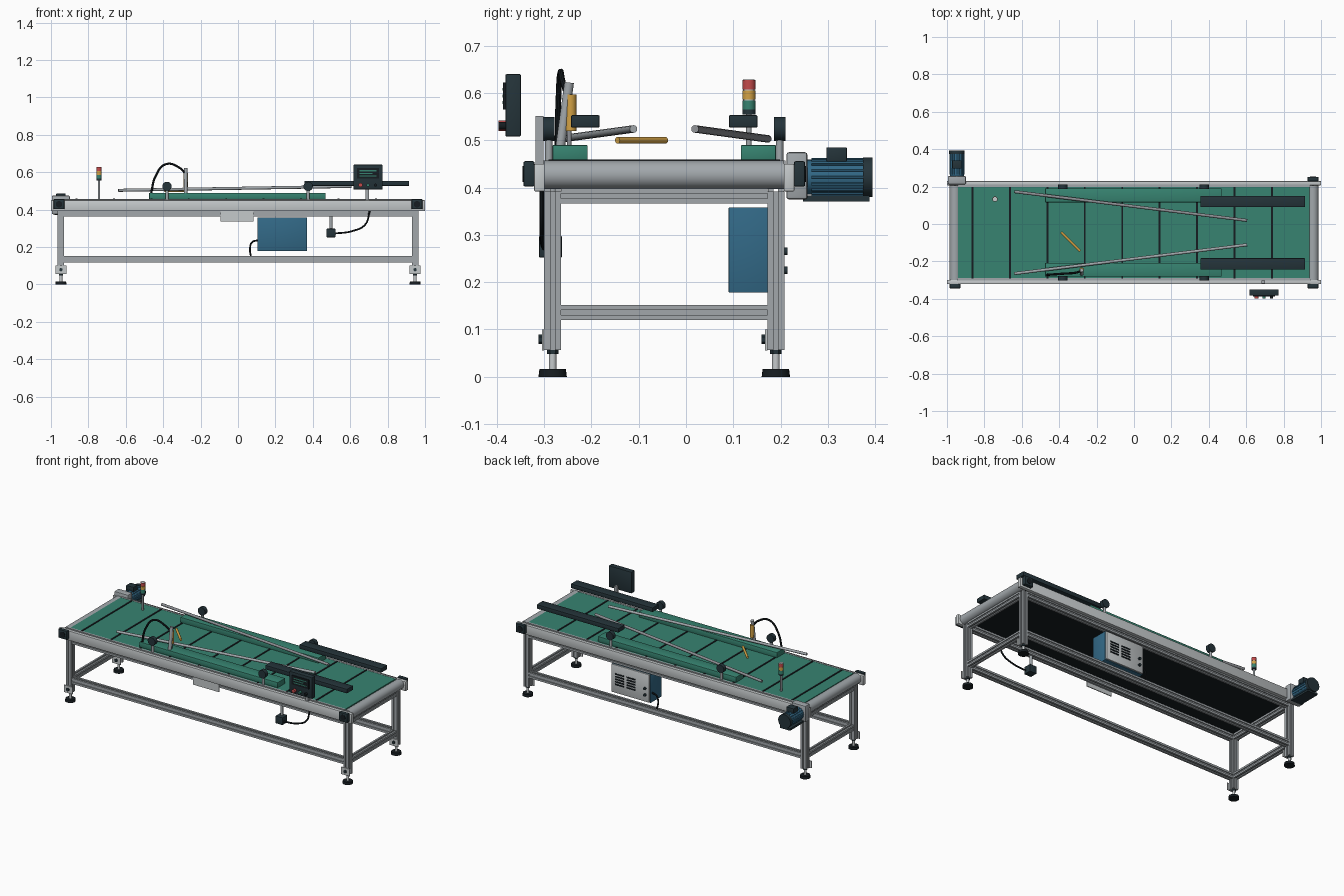
import bpy
import bmesh
from math import cos, sin, tau
from mathutils import Matrix, Vector

if "Cube" in bpy.data.objects:
    bpy.data.objects.remove(bpy.data.objects["Cube"])


def material(name, red, green, blue):
    mat = bpy.data.materials.new(name)
    mat.use_nodes = True
    mat.diffuse_color = (red, green, blue, 1)
    shader = next(n for n in mat.node_tree.nodes if n.type == "BSDF_PRINCIPLED")
    shader.inputs["Base Color"].default_value = (red, green, blue, 1)
    return mat


ALUMINIUM = material("aluminium grey", .36, .39, .41)
LIGHT = material("light grey", .56, .59, .6)
STEEL = material("steel grey", .27, .28, .3)
DARK = material("dark slate", .018, .034, .042)
BLACK = material("black rubber", .008, .012, .015)
GREEN = material("belt green", .038, .23, .165)
BLUE = material("machine blue", .032, .14, .24)
ORANGE = material("amber", .65, .36, .06)
RED = material("signal red", .55, .07, .07)


def finish(name, bm, mat):
    bmesh.ops.recalc_face_normals(bm, faces=bm.faces)
    mesh = bpy.data.meshes.new(name)
    bm.to_mesh(mesh)
    bm.free()
    mesh.materials.append(mat)
    obj = bpy.data.objects.new(name, mesh)
    bpy.context.collection.objects.link(obj)
    return obj


def box(name, mat, x, y, z, bevel=0):
    """Box from a (low, high) pair on each axis."""
    bm = bmesh.new()
    bmesh.ops.create_cube(bm, size=1)
    for v in bm.verts:
        v.co = [low + (c + .5) * (high - low) for c, (low, high) in zip(v.co, (x, y, z))]
    if bevel:
        bmesh.ops.bevel(bm, geom=bm.edges[:], offset=bevel, segments=2, affect="EDGES", profile=.5)
    return finish(name, bm, mat)


def around(centre, half):
    return (centre - half, centre + half)


def along(start, end):
    """Matrix that puts local z on the line from start to end, and its length."""
    start, end = Vector(start), Vector(end)
    line = end - start
    spin = line.to_track_quat("Z", "Y").to_matrix().to_4x4()
    return Matrix.Translation((start + end) / 2) @ spin, line.length


def rod(name, mat, start, end, radius, tip=None, sides=24):
    matrix, length = along(start, end)
    bm = bmesh.new()
    bmesh.ops.create_cone(bm, cap_ends=True, segments=sides, radius1=radius,
                          radius2=radius if tip is None else tip, depth=length, matrix=matrix)
    return finish(name, bm, mat)


def extrusion(name, start, end, half=.018, slot=.005, depth=.006):
    """Square bar with one slot along each side."""
    matrix, length = along(start, end)
    bm = bmesh.new()
    side = [(half, -half), (half, -slot), (half - depth, -slot), (half - depth, slot), (half, slot)]
    ring = []
    for turn in range(4):
        c, s = round(cos(turn * tau / 4)), round(sin(turn * tau / 4))
        ring += [bm.verts.new((x * c - y * s, x * s + y * c, -length / 2)) for x, y in side]
    face = bm.faces.new(ring)
    grown = bmesh.ops.extrude_face_region(bm, geom=[face])["geom"]
    tops = [v for v in grown if isinstance(v, bmesh.types.BMVert)]
    bmesh.ops.translate(bm, verts=tops, vec=(0, 0, length))
    bm.transform(matrix)
    return finish(name, bm, ALUMINIUM)


def cable(name, points, radius=.006):
    curve = bpy.data.curves.new(name, "CURVE")
    curve.dimensions = "3D"
    curve.bevel_depth, curve.bevel_resolution, curve.use_fill_caps = radius, 3, True
    spline = curve.splines.new("BEZIER")
    spline.bezier_points.add(len(points) - 1)
    for knot, point in zip(spline.bezier_points, points):
        knot.co = point
        knot.handle_left_type = knot.handle_right_type = "AUTO"
    curve.materials.append(BLACK)
    obj = bpy.data.objects.new(name, curve)
    bpy.context.collection.objects.link(obj)
    bpy.ops.object.select_all(action="DESELECT")
    obj.select_set(True)
    bpy.context.view_layer.objects.active = obj
    bpy.ops.object.convert(target="MESH")


MID = -.046                      # centre line of the conveyor
FRONT, BACK = MID - .236, MID + .236
LEG_X = .947

# Stand: legs, feet, foot brackets and end bars
for x, end in ((-LEG_X, "left"), (LEG_X, "right")):
    for y, side in ((FRONT, "front"), (BACK, "back")):
        tag = f"{side}_{end}"
        extrusion(f"leg_{tag}", (x, y, .057), (x, y, .392))
        rod(f"foot_pad_{tag}", BLACK, (x, y, 0), (x, y, .016), .03, .028)
        rod(f"foot_spindle_{tag}", LIGHT, (x, y, .015), (x, y, .06), .008)
        rod(f"foot_nut_{tag}", DARK, (x, y, .048), (x, y, .057), .012, sides=6)
        box(f"foot_bracket_{tag}", LIGHT, around(x, .029), (y - .023, y - .018), (.056, .1))
        rod(f"bracket_bolt_{tag}", DARK, (x, y - .03, .079), (x, y - .02, .079), .01, sides=6)
    for z in (.136, .382):
        extrusion(f"end_bar_{end}", (x, FRONT + .018, z), (x, BACK - .018, z), .016)

# Stand: long bars, and the conveyor side frames
for y, side in ((FRONT, "front"), (BACK, "back")):
    for z in (.134, .38):
        extrusion(f"long_bar_{side}", (-LEG_X + .018, y, z), (LEG_X - .018, y, z), .017)
    out = -1 if y == FRONT else 1
    edge = MID + out * .264
    box(f"side_frame_{side}", LIGHT, (-1, 1), around(edge, .011), (.392, .45), .002)
    box(f"frame_lip_{side}", ALUMINIUM, (-.94, .94), around(edge - out * .014, .006), (.4, .457))
    for x in (-.957, .957):
        hub = edge + out * .022
        if x > 0 or side == "front":
            box("bearing_block", DARK, around(x, .029), around(hub, .012), (.402, .456), .004)
            rod("bearing_cap", BLACK, (x, hub, .429), (x, hub + out * .014, .429), .017)

# Belt, bed and end rollers
box("belt_bed", BLACK, (-.935, .935), (MID - .252, MID + .252), (.402, .449))
box("belt", GREEN, (-.94, .937), (MID - .245, MID + .245), (.449, .456))
for i in range(9):
    box("belt_cleat", BLACK, around(-.863 + i * .2, .005), (MID - .245, MID + .245), (.455, .459))
for x in (-.957, .957):
    rod("end_roller", ALUMINIUM, (x, MID - .253, .427), (x, MID + .253, .427), .03, sides=40)

# Guide blocks, sloping guide rods, overhead bars and clamp knobs, mirrored
for out, side in ((-1, "front"), (1, "back")):
    box(f"guide_block_{side}", GREEN, (-.475, .468), around(MID + out * .199, .037), (.457, .49), .002)
    rod(f"guide_rod_{side}", STEEL if out > 0 else ALUMINIUM,
        (-.64, MID + out * .219, .503), (.605, MID + out * .065, .524), .008)
    box(f"overhead_bar_{side}", DARK, (.356, .914), around(MID + out * .167, .03), (.527, .553), .002)
    for x in (-.38, .375):
        y = MID + out * .244
        rod(f"knob_post_{side}", ALUMINIUM, (x, y, .4), (x, y, .515), .008)
        rod(f"clamp_knob_{side}", DARK, (x, y - .012, .524), (x, y + .012, .524), .025)

# Pusher: tilted post, amber cylinder, piston and diverter bar
rod("pusher_post", ALUMINIUM, (-.28, -.266, .485), (-.28, -.247, .622), .01)
rod("pusher_cylinder", ORANGE, (-.28, -.244, .52), (-.28, -.244, .597), .012)
rod("pusher_piston", STEEL, (-.28, -.247, .485), (-.28, -.247, .53), .005)
rod("diverter_bar", ORANGE, (-.39, -.043, .5), (-.288, -.145, .5), .007)
cable("pusher_hose", [(-.465, -.272, .485), (-.44, -.27, .58), (-.385, -.266, .643),
                      (-.31, -.26, .622), (-.28, -.25, .59)])

# Stack light
LAMP = (-.743, .133)
rod("lamp_pole", ALUMINIUM, (*LAMP, .455), (*LAMP, .56), .006)
rod("lamp_base", DARK, (*LAMP, .555), (*LAMP, .565), .014)
for i, mat in enumerate((GREEN, ORANGE, RED)):
    z = .565 + i * .0213
    rod(f"lamp_segment_{mat.name}", mat, (*LAMP, z), (*LAMP, z + .0195), .014)
    rod("lamp_ring", LIGHT, (*LAMP, z + .018), (*LAMP, z + .0213), .012)

# Drive motor with gearbox, cooling fins and fan cover
MX, MZ = -.947, .422
box("gearbox", ALUMINIUM, around(MX, .048), (.212, .257), (.375, .475), .006)
rod("motor_body", BLUE, (MX, .255, MZ), (MX, .378, MZ), .037, sides=32)
for i in range(16):
    a = tau * i / 16
    dx, dz = cos(a) * .038, sin(a) * .038
    rod("motor_fin", BLUE, (MX + dx, .265, MZ + dz), (MX + dx, .375, MZ + dz), .003, sides=6)
rod("fan_cover", DARK, (MX, .374, MZ), (MX, .394, MZ), .042, sides=32)
box("terminal_box", DARK, around(MX, .025), (.297, .34), (.455, .485), .002)
box("motor_foot", DARK, around(MX, .035), (.247, .388), (.371, .383))

# Control panel on its post
box("panel_post", ALUMINIUM, around(.692, .009), (-.318, -.301), (.4, .551))
box("panel_housing", DARK, (.617, .773), (-.382, -.349), (.508, .64), .003)
box("panel_screen", BLACK, (.636, .754), (-.387, -.381), (.565, .622))
for z, right in ((.608, .74), (.594, .72), (.58, .74)):
    box("screen_line", GREEN, (.65, right), (-.3885, -.386), around(z, .003))
for x, mat in ((.655, RED), (.695, GREEN), (.735, BLACK)):
    rod("panel_button", mat, (x, -.381, .531), (x, -.397, .531), .011 if mat == RED else .008)

# Electrical cabinet with door, vents and latches
box("cabinet", BLUE, (.104, .37), (.09, .196), (.178, .358), .002)
box("cabinet_door", LIGHT, (.108, .366), (.194, .205), (.182, .354), .002)
for x in (.23, .31):
    for i in range(5):
        box("door_vent", BLACK, around(x, .03), (.203, .208), around(.235 + i * .016, .004))
for z in (.225, .265):
    rod("door_latch", DARK, (.135, .2, z), (.135, .215, z), .008)
cable("cabinet_cable", [(.11, .18, .237), (.075, .18, .225), (.064, .18, .19), (.07, .185, .145)], .005)

# Sensor box with bracket and cable, and the nameplate
rod("sensor_bracket", ALUMINIUM, (.497, FRONT, .29), (.497, FRONT, .4), .008)
box("sensor_box", DARK, around(.497, .024), (-.311, -.262), (.252, .298), .003)
cable("sensor_cable", [(.515, -.3, .272), (.61, -.304, .285), (.68, -.305, .32), (.705, -.305, .395)], .005)
box("nameplate", LIGHT, (-.093, .083), (-.305, -.3), (.337, .394))

# Smooth the round parts and keep sharp edges
bpy.ops.object.select_all(action="DESELECT")
for obj in bpy.context.collection.objects:
    if obj.type == "MESH" and obj.data.materials:
        obj.select_set(True)
        bpy.context.view_layer.objects.active = obj
bpy.ops.object.shade_smooth_by_angle()
